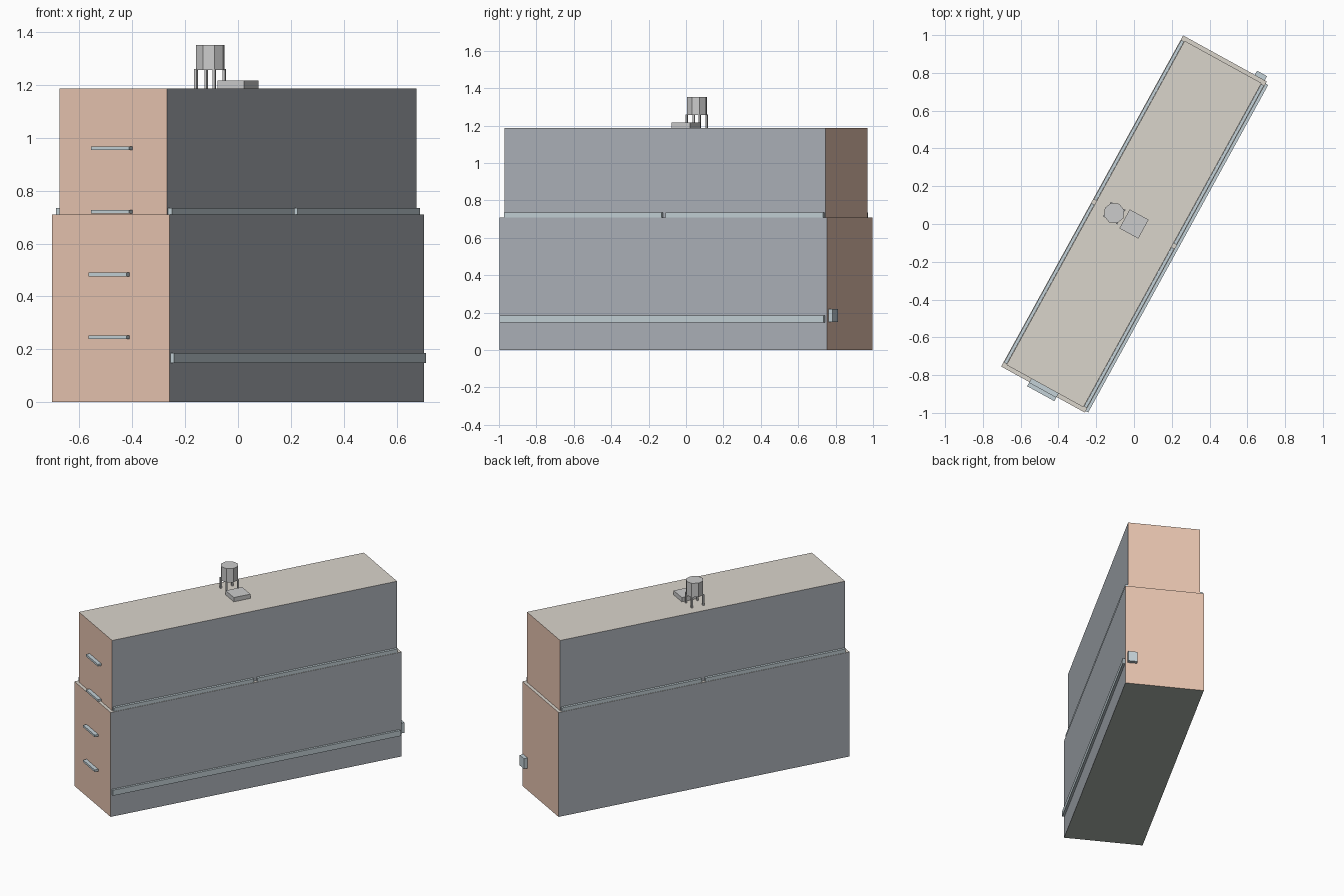
import bpy
from math import radians, cos, sin, pi
from mathutils import Matrix

if "Cube" in bpy.data.objects:
    bpy.data.objects.remove(bpy.data.objects["Cube"])

# The whole model is turned: local x runs along its length, local y across it
TURN = Matrix.Rotation(radians(61.2), 4, 'Z')


def material(name, r, g, b):
    m = bpy.data.materials.new(name)
    m.diffuse_color = (r, g, b, 1)
    m.use_nodes = True
    m.node_tree.nodes["Principled BSDF"].inputs["Base Color"].default_value = m.diffuse_color
    return m


END = material("salmon", 0.80, 0.55, 0.43)
SIDE = material("slate", 0.42, 0.45, 0.49)
ROOF = material("warm_grey", 0.70, 0.66, 0.60)
BASE = material("dark_green_grey", 0.42, 0.46, 0.42)
RAIL = material("blue_grey", 0.55, 0.64, 0.68)


def box(name, x, y, z, mat=None):
    """Box from (min, max) ranges in the local frame."""
    bpy.ops.mesh.primitive_cube_add(size=1)
    o = bpy.context.object
    o.name = name
    for v in o.data.vertices:
        v.co = [a + (b - a) * (c + 0.5) for (a, b), c in zip((x, y, z), v.co)]
    if mat:
        o.data.materials.append(mat)
    o.matrix_world = TURN
    return o


def block(name, hx, hy, z):
    """Building block with separate colours for ends, sides, roof and base."""
    o = box(name, (-hx, hx), (-hy, hy), z)
    for m in (END, SIDE, ROOF, BASE):
        o.data.materials.append(m)
    o.data.update()
    for p in o.data.polygons:
        n = p.normal
        if abs(n.x) > 0.5:
            p.material_index = 0
        elif abs(n.y) > 0.5:
            p.material_index = 1
        else:
            p.material_index = 2 if n.z > 0 else 3


# Main volumes
block("lower_body", 1.0, 0.253, (0, 0.71))
block("upper_body", 0.979, 0.232, (0.71, 1.187))

# Paired rails lying on both long ledges, with a gap in the middle
for side, (y0, y1) in (("right", (-0.250, -0.233)), ("left", (0.233, 0.250))):
    box("ledge_rail_front_" + side, (-0.974, -0.012), (y0, y1), (0.71, 0.735), RAIL)
    box("ledge_rail_back_" + side, (0.012, 0.974), (y0, y1), (0.71, 0.735), RAIL)

# Long low rail on the right side only
box("side_rail", (-0.991, 0.987), (-0.268, -0.253), (0.148, 0.186), RAIL)

# Rungs up the front end
for i, (z, face) in enumerate(((0.239, -1.0), (0.476, -1.0), (0.713, -0.979), (0.953, -0.979))):
    box(f"end_rung_{i + 1}", (face - 0.025, face), (-0.082, 0.082), (z, z + 0.014), RAIL)

# Small box on the back end
box("end_box", (1.0, 1.025), (-0.24, -0.18), (0.15, 0.22), RAIL)

# Roof hatch
box("roof_hatch", (-0.057, 0.057), (-0.057, 0.057), (1.187, 1.216))

# Eight-sided roof tank on four legs
bpy.ops.mesh.primitive_cylinder_add(vertices=8, radius=0.056, depth=0.095)
tank = bpy.context.object
tank.name = "roof_tank"
tank.matrix_world = TURN @ Matrix.Translation((0, 0.12, 1.3045)) @ Matrix.Rotation(pi / 2, 4, 'Z')
for i in range(4):
    a = pi / 4 + i * pi / 2
    x, y = 0.056 * cos(a), 0.12 + 0.056 * sin(a)
    box(f"tank_leg_{i + 1}", (x - 0.005, x + 0.005), (y - 0.005, y + 0.005), (1.187, 1.26))
